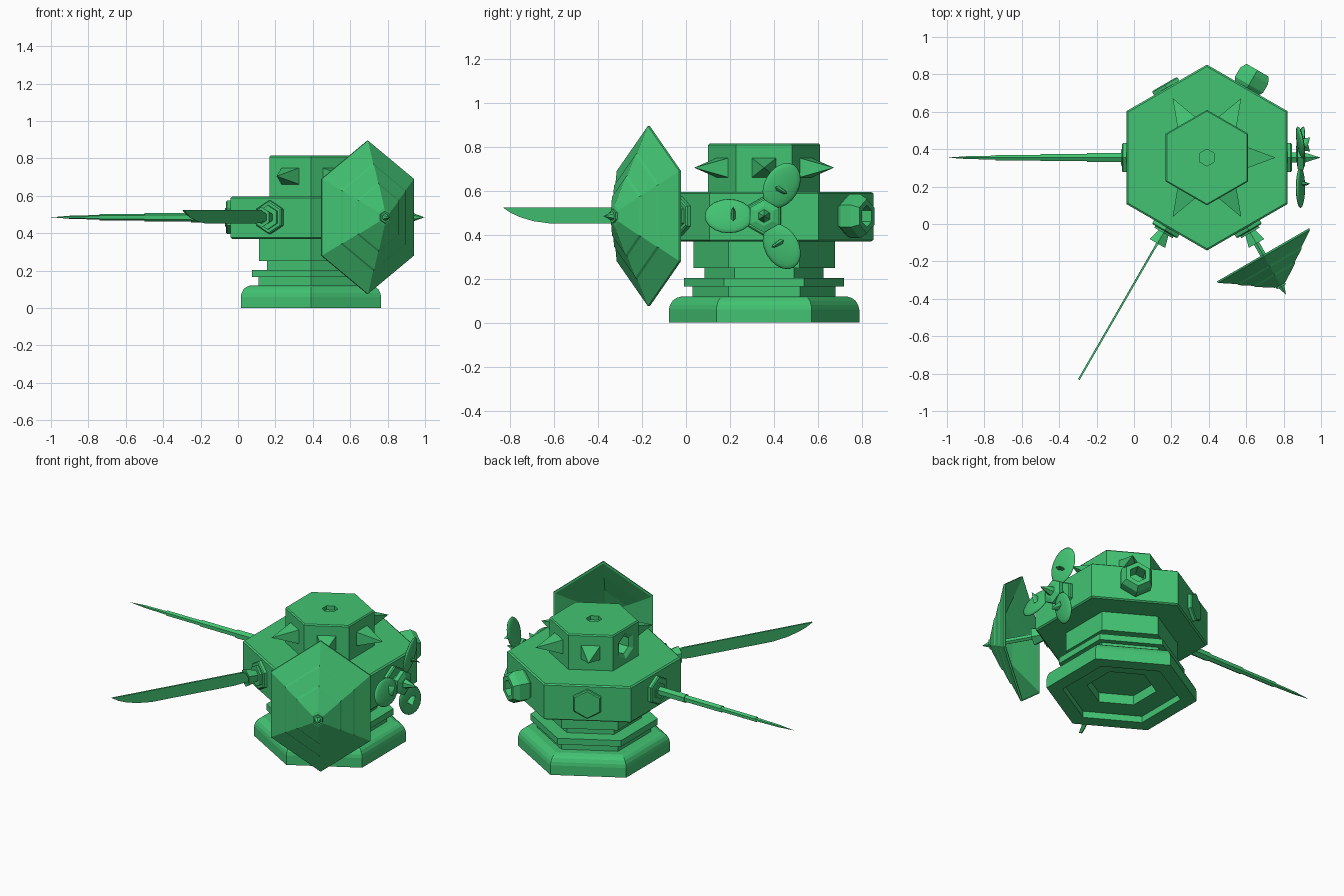
import bpy, bmesh
from math import cos, sin, pi, radians
from mathutils import Matrix, Vector

if "Cube" in bpy.data.objects:
    bpy.data.objects.remove(bpy.data.objects["Cube"])

CX, CY, ARM_Z, SPIKE_Z = 0.39, 0.355, 0.485, 0.705

mat = bpy.data.materials.new("green")
mat.diffuse_color = (0.055, 0.55, 0.17, 1)
mat.use_nodes = True
mat.node_tree.nodes["Principled BSDF"].inputs["Base Color"].default_value = mat.diffuse_color


def frame(deg, z=ARM_Z):
    """Local frame on the tower axis: X sideways, Y up, Z outward along deg."""
    a = radians(deg)
    m = Matrix(((-sin(a), 0, cos(a)), (cos(a), 0, sin(a)), (0, 1, 0))).to_4x4()
    m.translation = (CX, CY, z)
    return m


def finish(name, bm, m):
    bmesh.ops.remove_doubles(bm, verts=bm.verts, dist=1e-5)
    bmesh.ops.transform(bm, matrix=m, verts=bm.verts)
    bmesh.ops.recalc_face_normals(bm, faces=bm.faces)
    me = bpy.data.meshes.new(name)
    bm.to_mesh(me)
    bm.free()
    me.materials.append(mat)
    ob = bpy.data.objects.new(name, me)
    bpy.context.collection.objects.link(ob)
    return ob


def lathe(name, prof, m, n=6, phase=90, sx=1, sy=1, closed=False):
    """Few-sided turned solid from (radius, height) points along local Z."""
    bm = bmesh.new()
    p0 = radians(phase)
    rings = [[bm.verts.new((r * sx * cos(p0 + 2 * pi * i / n), r * sy * sin(p0 + 2 * pi * i / n), h))
              for i in range(n)] for r, h in prof]
    pairs = list(zip(rings, rings[1:]))
    if closed:
        pairs.append((rings[-1], rings[0]))
    for a, b in pairs:
        for i in range(n):
            j = (i + 1) % n
            bm.faces.new((a[i], a[j], b[j], b[i]))
    if not closed:
        for (r, h), ring in ((prof[0], rings[0]), (prof[-1], rings[-1])):
            if r > 0:
                bm.faces.new(ring)
    return finish(name, bm, m)


up = Matrix.Translation((CX, CY, 0))

# Stepped base with hollow underside
lathe("base", [(.2, .1), (.2, .04), (.34, .04), (.34, 0), (.433, 0), (.433, .06), (.428, .08),
               (.416, .1), (.4, .112), (.375, .12), (.325, .12), (.325, .165), (.363, .165),
               (.363, .203), (.27, .203), (.27, .25), (.322, .25), (.322, .375)], up)
# Wide hexagonal body
lathe("body", [(.487, .37), (.497, .377), (.497, .588), (.487, .595)], up)
# Upper turret with a shallow socket on top
turret = lathe("turret", [(.255, .59), (.255, .808), (.248, .815), (.045, .815), (.045, .79)], up)

# Stepped hexagonal window cut into the turret's left face
cutter = lathe("window_cutter", [(.055, .13), (.055, .205), (.085, .222), (.09, .3)], frame(180, SPIKE_Z))
cutter.hide_render = True
cutter.hide_viewport = False
cut = turret.modifiers.new("window", 'BOOLEAN')
cut.operation = 'DIFFERENCE'
cut.solver = 'EXACT'
cut.object = cutter
bpy.context.view_layer.objects.active = turret
bpy.ops.object.modifier_apply(modifier="window")
bpy.data.objects.remove(cutter)

# Turret spikes on the other five faces
for a in (0, 60, 120, 240, 300):
    lathe(f"turret_spike_{a}", [(.08, .215), (0, .367)], frame(a, SPIKE_Z), n=4, phase=45, sy=.8)

# Mounting plates on the body faces
for a in (0, 120, 180, 240, 300):
    lathe(f"mount_plate_{a}", [(.09, .42), (.09, .448), (.083, .454)], frame(a))

# Hollow muzzle
lathe("muzzle", [(.078, .42), (.1, .45), (.1, .505), (.078, .54), (.05, .54), (.05, .45)], frame(60))

# Telescopic spear
lathe("spear", [(.05, .45), (.05, .46), (.028, .46), (.028, .64), (.022, .64), (.022, .89),
                (.017, .89), (.017, 1.13), (.012, 1.13), (.009, 1.28), (0, 1.39)], frame(180))

# Flared sockets for sword and shield
for nm, a in (("sword_socket", 240), ("shield_socket", 300)):
    lathe(nm, [(.065, .45), (.065, .465), (.035, .465), (.055, .53), (.035, .53), (.025, .48)], frame(a))

# Sword: single-edged outline, thick spine and thin edge
outline = [(.47, .02), (.56, .04), (1.37, .04), (1.33, .016), (1.28, -.005), (1.21, -.023),
           (1.12, -.034), (.6, -.034), (.47, -.02)]
bm = bmesh.new()
sides = []
for s in (-1, 1):
    sides.append([bm.verts.new((s * (.005 if y > 0 else .002) * (3 if d < .5 else 1), y, d))
                  for d, y in outline])
bm.faces.new(sides[0])
bm.faces.new(sides[1])
for i in range(len(outline)):
    j = (i + 1) % len(outline)
    bm.faces.new((sides[0][i], sides[0][j], sides[1][j], sides[1][i]))
finish("sword_blade", bm, frame(240))

# Shield: tall hexagonal hollow cone with faint steps
outer = [(1, .60), (1, .61), (.7, .666), (.68, .676), (.45, .718), (.43, .728), (.12, .784), (0, .795)]
inner = [(0, .775), (.43, .706), (.7, .652), (.97, .60)]
lathe("shield", [(r * .41, h) for r, h in outer + inner], frame(300), sx=.8, closed=True)
lathe("shield_rod", [(.018, .47), (.018, .78)], frame(300))
lathe("shield_tip", [(.032, .775), (.032, .797), (.02, .797), (0, .845)], frame(300))

# Fan: shaft, hub, spike and three pitched blades with thorns
lathe("fan_hub", [(.03, .45), (.03, .48), (.07, .485), (.075, .495), (.075, .515), (.045, .525),
                  (.03, .525), (0, .607)], frame(0))
for k, ang in enumerate((60, 180, 300)):
    arm = frame(0) @ Matrix.Rotation(radians(ang), 4, 'Z')
    pitch = arm @ Matrix.Translation((.16, 0, .5)) @ Matrix.Rotation(radians(14), 4, 'X')
    bm = bmesh.new()
    bmesh.ops.create_uvsphere(bm, u_segments=20, v_segments=10, radius=1)
    bmesh.ops.scale(bm, vec=Vector((.11, .08, .016)), verts=bm.verts)
    petal = finish(f"fan_blade_{k}", bm, pitch)
    for p in petal.data.polygons:
        p.use_smooth = True
    lathe(f"fan_thorn_{k}", [(.026, 0), (.018, .025), (0, .06)],
          pitch @ Matrix.Translation((-.02, 0, .008)) @ Matrix.Rotation(radians(30), 4, 'X'), n=6, sx=.5, sy=1.3)
